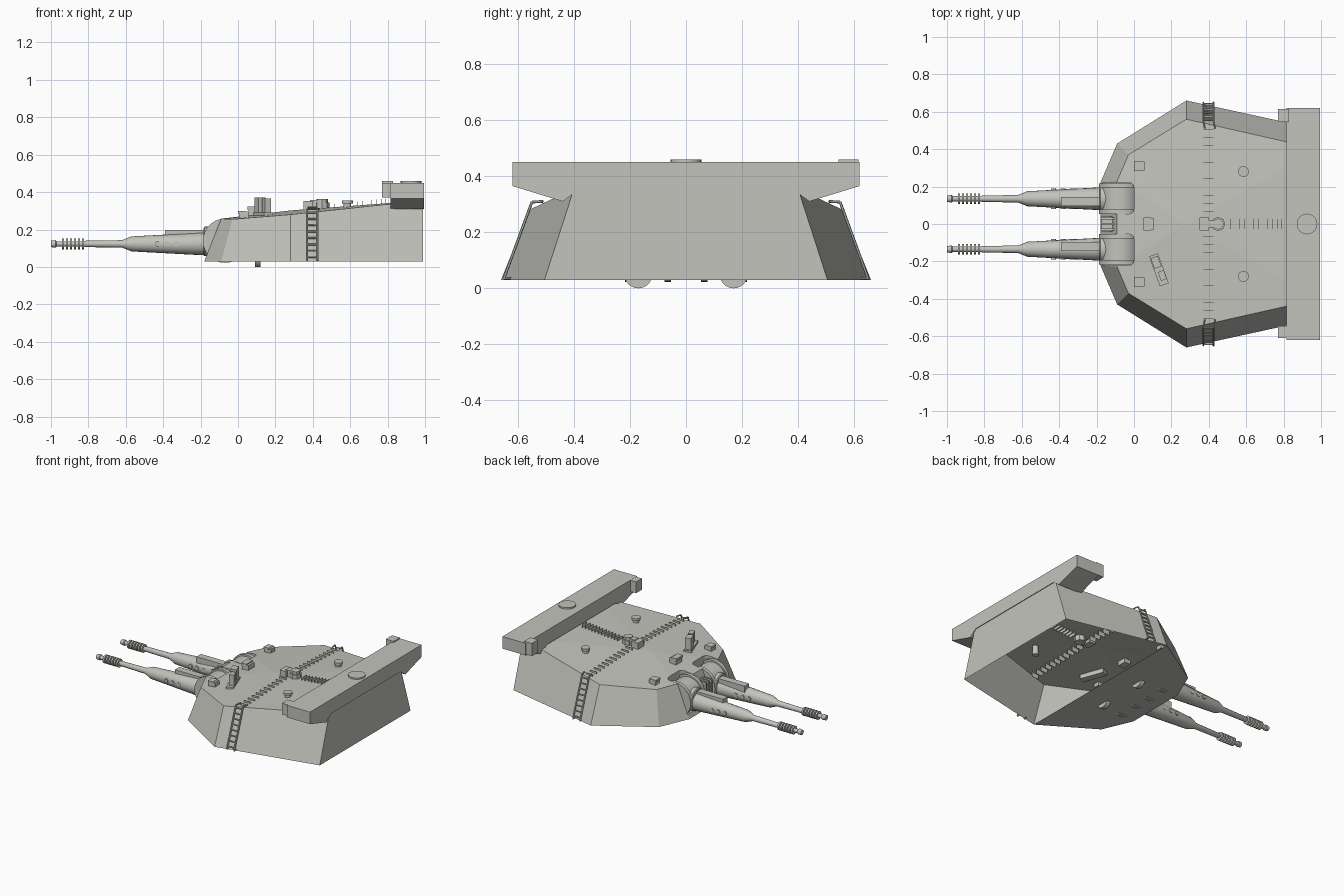
import bpy, bmesh, math
from mathutils import Vector, Matrix

if "Cube" in bpy.data.objects:
    bpy.data.objects.remove(bpy.data.objects["Cube"])

grey = bpy.data.materials.new("warm_grey_paint")
grey.diffuse_color = (0.55, 0.55, 0.51, 1)
grey.use_nodes = True
grey.node_tree.nodes["Principled BSDF"].inputs["Base Color"].default_value = grey.diffuse_color


def finish(name, bm, smooth=False):
    bmesh.ops.recalc_face_normals(bm, faces=bm.faces)
    me = bpy.data.meshes.new(name)
    bm.to_mesh(me)
    bm.free()
    ob = bpy.data.objects.new(name, me)
    bpy.context.collection.objects.link(ob)
    me.materials.append(grey)
    if smooth:
        bpy.ops.object.select_all(action='DESELECT')
        ob.select_set(True)
        bpy.context.view_layer.objects.active = ob
        bpy.ops.object.shade_smooth_by_angle(angle=math.radians(35))
    return ob


def add_box(bm, lo, hi, turn=0.0):
    lo, hi = Vector(lo), Vector(hi)
    m = (Matrix.Translation((lo + hi) / 2) @ Matrix.Rotation(turn, 4, 'Z')
         @ Matrix.Diagonal((*(hi - lo), 1)))
    bmesh.ops.create_cube(bm, size=1, matrix=m)


def add_bar(bm, a, b, r, n=6, r2=None):
    a, b = Vector(a), Vector(b)
    d = b - a
    m = Matrix.Translation((a + b) / 2) @ d.to_track_quat('Z', 'Y').to_matrix().to_4x4()
    bmesh.ops.create_cone(bm, cap_ends=True, segments=n, radius1=r,
                          radius2=r if r2 is None else r2, depth=d.length, matrix=m)


def add_lathe(bm, prof, y, z, n=20):
    """Turned shape along x from (x, radius) points."""
    rings = [[bm.verts.new((x, y + r * math.cos(2 * math.pi * i / n),
                            z + r * math.sin(2 * math.pi * i / n))) for i in range(n)]
             for x, r in prof]
    for a, b in zip(rings, rings[1:]):
        for i in range(n):
            j = (i + 1) % n
            bm.faces.new((a[i], a[j], b[j], b[i]))
    bm.faces.new(rings[0])
    bm.faces.new(rings[-1])


def roof_z(x, y=0.0):
    return 0.272 + 0.1 * x - 0.04 * abs(y)


# hull: lower and upper outlines, fanned roof, split floor
half_low = [(-.18, .22, .03), (-.09, .43, .03), (.28, .66, .03), (.99, .505, .03)]
half_top = [(-.09, .23, .258), (-.03, .37, .255), (.28, .56, .28), (.99, .40, .355)]


def mirrored(pts):
    return pts + [(x, -y, z) for x, y, z in reversed(pts)]


bm = bmesh.new()
low = [bm.verts.new(p) for p in mirrored(half_low)]
top = [bm.verts.new(p) for p in mirrored(half_top)]
apex = bm.verts.new((.28, 0, .302))
for i in range(8):
    j = (i + 1) % 8
    bm.faces.new((low[i], low[j], top[j], top[i]))
    bm.faces.new((top[i], top[j], apex))
bm.faces.new((low[0], low[1], low[2], low[5], low[6], low[7]))
bm.faces.new(low[2:6])
hull = finish("hull", bm)

# gun slots cut through the front, rear floor left open
for s in (1, -1):
    bm = bmesh.new()
    add_box(bm, (-.3, s * .138 - .085, .06), (0, s * .138 + .085, .4))
    bmesh.ops.bevel(bm, geom=[e for e in bm.edges if all(v.co.x > -.1 for v in e.verts)
                              and abs(e.verts[0].co.z - e.verts[1].co.z) > .1],
                    offset=.03, segments=3, affect='EDGES', profile=.5)
    cutter = finish("slot_cutter", bm)
    cutter.hide_render = True
    mod = hull.modifiers.new("slot", 'BOOLEAN')
    mod.operation = 'DIFFERENCE'
    mod.object = cutter
bpy.context.view_layer.update()
dg = bpy.context.evaluated_depsgraph_get()
cut = bpy.data.meshes.new_from_object(hull.evaluated_get(dg))
hull.modifiers.clear()
hull.data = cut
for ob in [o for o in bpy.data.objects if o.name.startswith("slot_cutter")]:
    bpy.data.objects.remove(ob)
bm = bmesh.new()
bm.from_mesh(cut)
bmesh.ops.delete(bm, geom=[f for f in bm.faces if f.normal.z < -.9
                           and f.calc_center_median().x > .35
                           and f.calc_center_median().z < .05], context='FACES_ONLY')
bm.to_mesh(cut)
bm.free()

# rear stowage beam with sloping undersides
half = [(.62, .45), (.62, .365), (.44, .31), (.385, .35)]
prof = half + [(-y, z) for y, z in reversed(half)]
bm = bmesh.new()
ends = [[bm.verts.new((x, y, z)) for y, z in prof] for x in (.815, .995)]
for i in range(8):
    j = (i + 1) % 8
    bm.faces.new((ends[0][i], ends[0][j], ends[1][j], ends[1][i]))
bm.faces.new(ends[0])
bm.faces.new(ends[1])
add_box(bm, (.77, .545, .37), (.83, .615, .459))
add_box(bm, (.77, -.61, .37), (.83, -.545, .449))
finish("rear_beam", bm)
bm = bmesh.new()
add_bar(bm, (.925, 0, .44), (.925, 0, .46), .055, 24)
finish("beam_cap", bm, True)

for s, side in ((1, "left"), (-1, "right")):
    y, z = s * .135, .123
    # barrel with muzzle rings and thick sleeve
    bm = bmesh.new()
    add_lathe(bm, [(-1, .017), (-.975, .02), (-.97, .014), (-.82, .014), (-.815, .017),
                   (-.62, .02), (-.57, .04), (-.2, .06), (-.1, .062)], y, z)
    for i in range(6):
        x = -.94 + i * .021
        add_lathe(bm, [(x, .029), (x + .011, .029)], y, z, 16)
    finish(side + "_barrel", bm, True)
    # sleeve top box and side studs
    bm = bmesh.new()
    add_box(bm, (-.39, y - s * .015 - .025, .15), (-.15, y - s * .015 + .025, .197))
    finish(side + "_sleeve_box", bm)
    bm = bmesh.new()
    for x in (-.43, -.38, -.33):
        add_bar(bm, (x, y - .054, z), (x, y + .054, z), .014, 12)
    finish(side + "_sleeve_studs", bm, True)
    # trunnion drum, collar and cheek ribs
    bm = bmesh.new()
    add_bar(bm, (-.075, y - .06, .14), (-.075, y + .06, .14), .105, 28)
    for o in (-.07, .07):
        add_bar(bm, (-.07, y + o - .012, .14), (-.07, y + o + .012, .14), .118, 28)
    add_lathe(bm, [(-.185, .07), (-.18, .077), (-.12, .077)], y, .135, 24)
    finish(side + "_gun_mount", bm, True)
    # half disc under the floor
    bm = bmesh.new()
    add_bar(bm, (.09, s * .17, .05), (.12, s * .17, .05), .05, 24)
    finish(side + "_floor_disc", bm, True)
    # roof vent passing through the roof
    bm = bmesh.new()
    add_bar(bm, (.585, s * .28, .26), (.585, s * .28, .338), .02, 16)
    add_bar(bm, (.585, s * .28, .338), (.585, s * .28, .354), .029, 16)
    finish(side + "_roof_vent", bm, True)
    # corner sight
    bm = bmesh.new()
    add_box(bm, (.005, s * .31 - .023, .24), (.055, s * .31 + .023, .295))
    add_box(bm, (0, s * .31 - .026, .285), (.04, s * .31 + .026, .298))
    finish(side + "_corner_sight", bm)
    # side ladder hooked over the roof edge
    bm = bmesh.new()
    foot, head = Vector((0, s * .65, .035)), Vector((0, s * .55, .308))
    for x in (.37, .425):
        o = Vector((x, 0, 0))
        add_bar(bm, foot + o, head + o, .005)
        add_bar(bm, head + o, (x + .008, s * .51, .31), .005)
        add_bar(bm, foot + o, (x, s * .625, .035), .005)
    for i in range(8):
        p = foot.lerp(head, (i + .5) / 8)
        add_bar(bm, p + Vector((.37, 0, 0)), p + Vector((.425, 0, 0)), .005)
    finish(side + "_ladder", bm)

# thin tread cleats running across and along the roof
bm = bmesh.new()
for i in range(24):
    y = -.506 + i * .044
    if abs(y) > .06:
        h = roof_z(.4, y)
        add_box(bm, (.372, y - .001, h - .03), (.424, y + .001, h + .014))
for i in range(12):
    x = .515 + i * .025
    h = roof_z(x)
    add_box(bm, (x - .001, -.028, h - .025), (x + .001, .028, h + .014))
finish("roof_cleats", bm)

# round hatch with sight block
bm = bmesh.new()
add_bar(bm, (.45, 0, .28), (.45, 0, .345), .038, 8)
add_bar(bm, (.45, 0, .33), (.45, 0, .364), .03, 8)
finish("roof_hatch", bm)
bm = bmesh.new()
add_box(bm, (.35, -.035, .29), (.40, .035, .352))
add_box(bm, (.385, -.02, .31), (.43, .02, .358))
finish("hatch_sight", bm)

# front centre sight
bm = bmesh.new()
add_box(bm, (.055, -.033, .25), (.105, .033, .315))
add_box(bm, (.05, -.036, .305), (.09, .036, .322))
finish("centre_sight", bm)

# angled twin-post director
turn = math.radians(20)
bm = bmesh.new()
add_box(bm, (.108, -.33, .25), (.158, -.16, .29), turn)
add_box(bm, (.098, -.235, .28), (.138, -.175, .37), turn)
add_box(bm, (.135, -.30, .28), (.168, -.25, .365), turn)
finish("director", bm)

# block between the guns
bm = bmesh.new()
add_box(bm, (-.175, -.04, .09), (-.09, .04, .195))
for y in (-.03, 0, .03):
    add_box(bm, (-.18, y - .006, .08), (-.09, y + .006, .215))
finish("front_bracket", bm)
